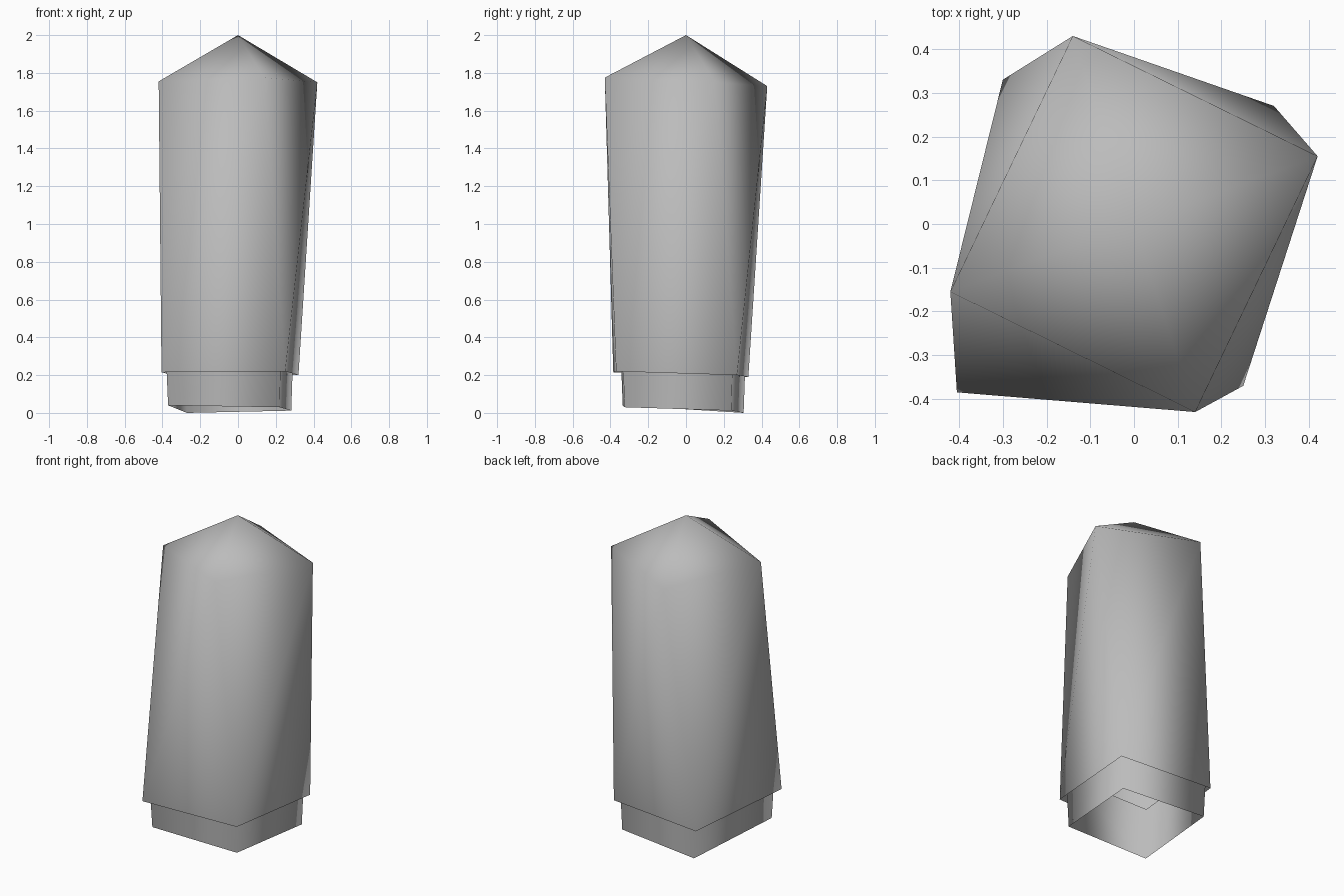
import bpy
import bmesh
from mathutils import Vector

cube = bpy.data.objects.get("Cube")
if cube:
    bpy.data.objects.remove(cube, do_unlink=True)

# Single stone grey
stone = bpy.data.materials.new("stone_grey")
stone.use_nodes = True
grey = (0.5, 0.5, 0.5, 1.0)
stone.diffuse_color = grey
bsdf = stone.node_tree.nodes["Principled BSDF"]
bsdf.inputs["Base Color"].default_value = grey
bsdf.inputs["Roughness"].default_value = 0.8


def shell(name, lower, upper, apex=None):
    """Four-sided open shell between two rings, with an optional pointed cap."""
    bm = bmesh.new()
    low = [bm.verts.new(p) for p in lower]
    top = [bm.verts.new(p) for p in upper]
    tip = bm.verts.new(apex) if apex else None
    for i in range(len(low)):
        j = (i + 1) % len(low)
        # Each twisted side is folded along its convex diagonal
        bm.faces.new((low[i], low[j], top[j]))
        bm.faces.new((low[i], top[j], top[i]))
        if tip:
            bm.faces.new((top[i], top[j], tip))
    for face in bm.faces:
        face.smooth = True
    mesh = bpy.data.meshes.new(name)
    bm.to_mesh(mesh)
    bm.free()
    mesh.materials.append(stone)
    obj = bpy.data.objects.new(name, mesh)
    bpy.context.collection.objects.link(obj)
    return obj


# Twisted crystal body with a pointed top and an open, slightly tilted bottom
body_low = [(0.25, -0.37, 0.22), (0.32, 0.27, 0.2),
            (-0.3, 0.33, 0.19), (-0.405, -0.385, 0.215)]
body_top = [(0.14, -0.43, 1.775), (0.42, 0.155, 1.75),
            (-0.14, 0.43, 1.73), (-0.42, -0.155, 1.755)]
shell("crystal_body", body_low, body_top, (0, 0, 2))

# Narrower open collar that slides up inside the body
collar_low = [(0.22, -0.325, 0.03), (0.282, 0.24, 0.012),
              (-0.27, 0.305, 0), (-0.37, -0.335, 0.04)]
collar_top = [Vector((x * 1.04, y * 1.04, z + 0.34)) for x, y, z in collar_low]
shell("base_collar", collar_low, collar_top)
